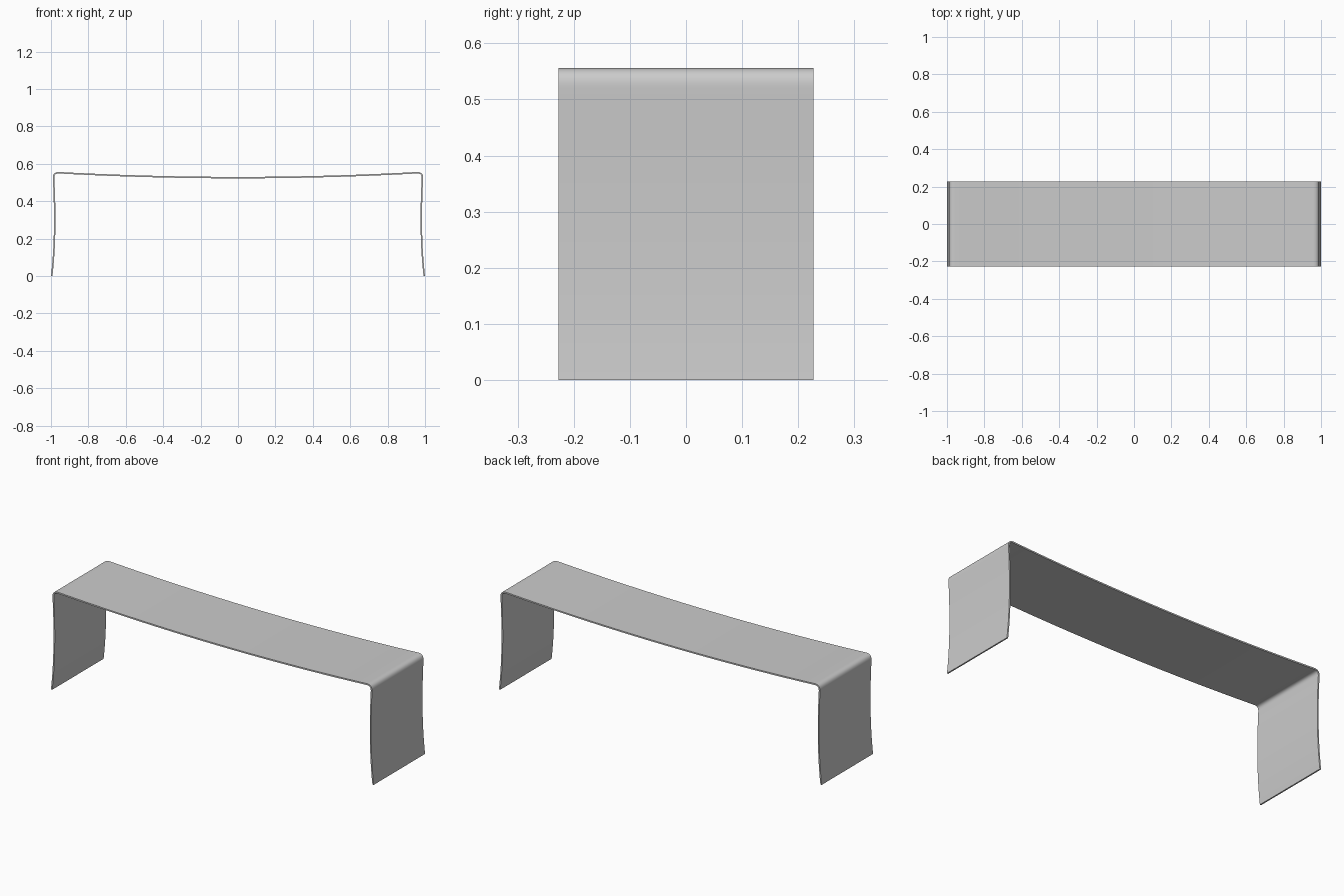
import bpy, bmesh
from mathutils import Vector

if "Cube" in bpy.data.objects:
    bpy.data.objects.remove(bpy.data.objects["Cube"])

HALF_DEPTH = 0.2275
THICK = 0.008


def quad_bezier(a, b, c, n):
    a, b, c = Vector(a), Vector(b), Vector(c)
    return [a * (1 - t) ** 2 + b * 2 * t * (1 - t) + c * t * t
            for t in (i / n for i in range(n + 1))]


# outer outline of the right half: bowed leg, rounded corner, sagging top
leg = quad_bezier((1.0, 0), (0.974, 0.22), (0.99, 0.52), 12)
corner = quad_bezier((0.99, 0.52), (0.992, 0.558), (0.955, 0.556), 10)
top = quad_bezier((0.955, 0.556), (0.48, 0.53), (0, 0.53), 16)
half = leg + corner[1:] + top[1:]
outer = half + [Vector((-p.x, p.y)) for p in reversed(half[:-1])]

# inner outline: offset inward by the sheet thickness
inner = []
for i, p in enumerate(outer):
    d = (outer[min(i + 1, len(outer) - 1)] - outer[max(i - 1, 0)]).normalized()
    q = p + Vector((-d.y, d.x)) * THICK
    if i in (0, len(outer) - 1):
        q.y = 0
    inner.append(q)

# bent sheet: extrude the closed strip through the depth
bm = bmesh.new()
rows = [[bm.verts.new((p.x, y, p.y)) for p in line]
        for line, y in ((outer, -HALF_DEPTH), (outer, HALF_DEPTH),
                        (inner, HALF_DEPTH), (inner, -HALF_DEPTH))]
for r in range(4):
    a, b = rows[r], rows[(r + 1) % 4]
    for i in range(len(outer) - 1):
        bm.faces.new((a[i], a[i + 1], b[i + 1], b[i]))
for i in (0, -1):
    bm.faces.new([row[i] for row in rows])
bmesh.ops.recalc_face_normals(bm, faces=bm.faces)

mesh = bpy.data.meshes.new("bent_table")
bm.to_mesh(mesh)
bm.free()
table = bpy.data.objects.new("bent_table", mesh)
bpy.context.collection.objects.link(table)
bpy.context.view_layer.objects.active = table
table.select_set(True)
bpy.ops.object.shade_smooth_by_angle(angle=0.6)
